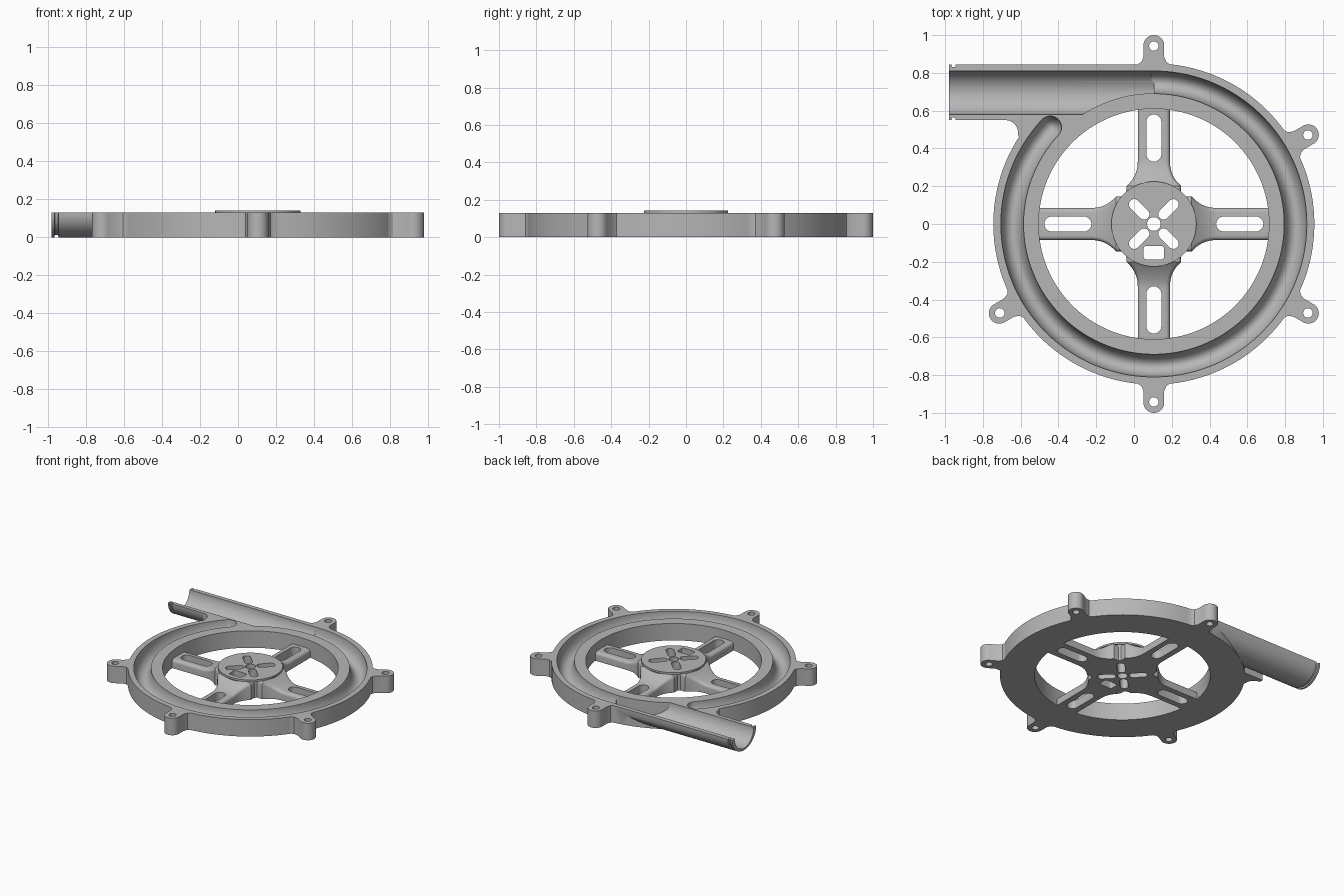
import bpy, bmesh, math
from mathutils import Matrix, Vector

if "Cube" in bpy.data.objects:
    bpy.data.objects.remove(bpy.data.objects["Cube"])

CX, TOP = 0.105, 0.13          # rotor axis and housing height
SEG = 128

grey = bpy.data.materials.new("light grey plastic")
grey.use_nodes = True
colour = (0.47, 0.47, 0.47, 1)
grey.diffuse_color = colour
grey.node_tree.nodes["Principled BSDF"].inputs["Base Color"].default_value = colour


def loft(name, sections):
    """Closed solid through a list of equal-length rings of points."""
    bm = bmesh.new()
    rings = [[bm.verts.new(p) for p in s] for s in sections]
    n = len(rings[0])
    for a, b in zip(rings, rings[1:]):
        for i in range(n):
            j = (i + 1) % n
            bm.faces.new((a[i], a[j], b[j], b[i]))
    bm.faces.new(rings[0][::-1])
    bm.faces.new(rings[-1])
    bmesh.ops.recalc_face_normals(bm, faces=bm.faces)
    me = bpy.data.meshes.new(name)
    bm.to_mesh(me)
    bm.free()
    ob = bpy.data.objects.new(name, me)
    bpy.context.collection.objects.link(ob)
    me.materials.append(grey)
    return ob


def prism(name, pts, z0, z1):
    return loft(name, [[(x, y, z) for x, y in pts] for z in (z0, z1)])


def arc(cx, cy, r, a0, a1, n):
    return [(cx + r * math.cos(math.radians(a0 + (a1 - a0) * i / n)),
             cy + r * math.sin(math.radians(a0 + (a1 - a0) * i / n))) for i in range(n + 1)]


def disc(name, r, z0, z1, cx=CX, cy=0.0, n=SEG):
    return prism(name, arc(cx, cy, r, 0, 360, n)[:-1], z0, z1)


def around(pts, deg):
    """Turn axis-centred points about the rotor axis."""
    m = Matrix.Rotation(math.radians(deg), 2)
    return [tuple(m @ Vector(p) + Vector((CX, 0))) for p in pts]


def slot(r0, r1, half, deg):
    pts = arc(r1 - half, 0, half, -90, 90, 10) + arc(r0 + half, 0, half, 90, 270, 10)
    return prism("slot_cutter", around(pts, deg), -0.1, 0.3)


def combine(ob, other, op):
    mod = ob.modifiers.new("combine", 'BOOLEAN')
    mod.operation, mod.solver, mod.object = op, 'EXACT', other
    bpy.ops.object.select_all(action='DESELECT')
    bpy.context.view_layer.objects.active = ob
    ob.select_set(True)
    bpy.ops.object.modifier_apply(modifier=mod.name)
    bpy.data.objects.remove(other)


def join(ob, other):
    combine(ob, other, 'UNION')


def cut(ob, other):
    combine(ob, other, 'DIFFERENCE')


def smooth(ob):
    bpy.ops.object.select_all(action='DESELECT')
    bpy.context.view_layer.objects.active = ob
    ob.select_set(True)
    bpy.ops.object.shade_smooth_by_angle(angle=math.radians(30))


# Housing body
housing = disc("housing", 0.85, 0, TOP)

# Outlet pipe, half round, with a clamp groove near its mouth
PIPE_Y = 0.697


def pipe_ring(x, s):
    return [(x, PIPE_Y + 0.147 * s * c, TOP + TOP * s * d) for c, d in arc(0, 0, 1, 180, 360, 32)]


stations = [(CX, 1), (-0.945, 1), (-0.946, 0.91), (-0.964, 0.91), (-0.965, 1), (-0.98, 1)]
join(housing, loft("outlet_pipe", [pipe_ring(x, s) for x, s in stations]))

# Fillet between the pipe and the housing
fillet = arc(-0.68, 0.484, 0.066, 90, -10, 8) + [(-0.59, 0.43), (-0.45, 0.5), (-0.5, 0.58), (-0.68, 0.58)]
join(housing, prism("pipe_fillet", fillet, 0, TOP))

# Mounting lugs
LUGS = (90, 30, -30, -90, -150)
for a in LUGS:
    pts = [(0.78, -0.085), (0.845, -0.085), (0.858, -0.066), (0.885, -0.055)]
    outline = pts + arc(0.945, 0, 0.055, -90, 90, 16) + [(x, -y) for x, y in reversed(pts)]
    join(housing, prism("lug", around(outline, a), 0, TOP))
for a in LUGS:
    x, y = around([(0.942, 0)], a)[0]
    cut(housing, disc("lug_hole", 0.025, -0.1, 0.3, x, y, 24))

# Intake opening
cut(housing, disc("intake_cutter", 0.61, -0.1, 0.3))

# Straight outlet trough, stopped by the inner ring wall
trough_section = arc(0.695, TOP, 0.115, 180, 360, 32) + [(0.81, 0.3), (0.58, 0.3)]
trough = loft("trough_cutter", [[(x, y, z) for y, z in trough_section] for x in (-1.1, CX)])
cut(trough, disc("ring_keep", 0.692, -0.2, 0.5))
cut(housing, trough)

# Curved volute groove with a rounded start
groove_section = [(0.75 + 0.06 * c, TOP + 0.1 * d) for c, d in arc(0, 0, 1, 180, 360, 20)]
groove_section += [(0.81, 0.3), (0.69, 0.3)]
START, END, STEPS = 137, 451, 112
rings = []
for i in range(STEPS + 1):
    t = math.radians(START + (END - START) * i / STEPS)
    rings.append([(CX + r * math.cos(t), r * math.sin(t), z) for r, z in groove_section])
cut(housing, loft("groove_cutter", rings))
tx, ty = around([(0.75, 0)], START)[0]
tip = []
for i in range(1, 12):
    p = math.radians(-90 + 90 * i / 11)
    tip.append([(x, y, TOP + 0.1 * math.sin(p))
                for x, y in arc(tx, ty, 0.06 * math.cos(p), 0, 360, 32)[:-1]])
tip.append([(x, y, 0.3) for x, y, z in tip[-1]])
cut(housing, loft("groove_tip", tip))
smooth(housing)

# Hub with four flared spokes
hub = disc("hub_and_spokes", 0.215, 0, TOP, n=64)


def spoke_ring(r, deg):
    f = max(0.0, min(1.0, (0.34 - r) / 0.14))
    w = 0.085 + 0.06 * f ** 2.5
    z = 0.065 + 0.064 * f ** 1.6
    b = 0.022
    half = [(w, 0), (w, z - b)] + [(w - b + c, z - b + d) for c, d in arc(0, 0, b, 18, 90, 4)]
    section = half + [(-y, h) for y, h in reversed(half)]
    return [(*around([(r, y)], deg)[0], h) for y, h in section]


radii = [0.12] + [0.2 + 0.14 * i / 10 for i in range(11)] + [0.625]
for a in range(0, 360, 90):
    join(hub, loft("spoke", [spoke_ring(r, a) for r in radii]))
join(hub, disc("hub_cap", 0.225, 0.128, 0.142, n=64))

# Spoke slots, hub screw slots, shaft hole and wire window
for a in range(0, 360, 90):
    cut(hub, slot(0.33, 0.58, 0.04, a))
    cut(hub, slot(0.045, 0.175, 0.028, a + 45))
cut(hub, disc("shaft_hole", 0.036, -0.1, 0.3, n=32))
window = []
for x, y, a in ((0.04, -0.13, 0), (-0.04, -0.13, 90), (-0.04, -0.173, 180), (0.04, -0.173, 270)):
    window += arc(CX + x, y, 0.014, a, a + 90, 4)
cut(hub, prism("wire_window", window, -0.1, 0.3))
smooth(hub)
